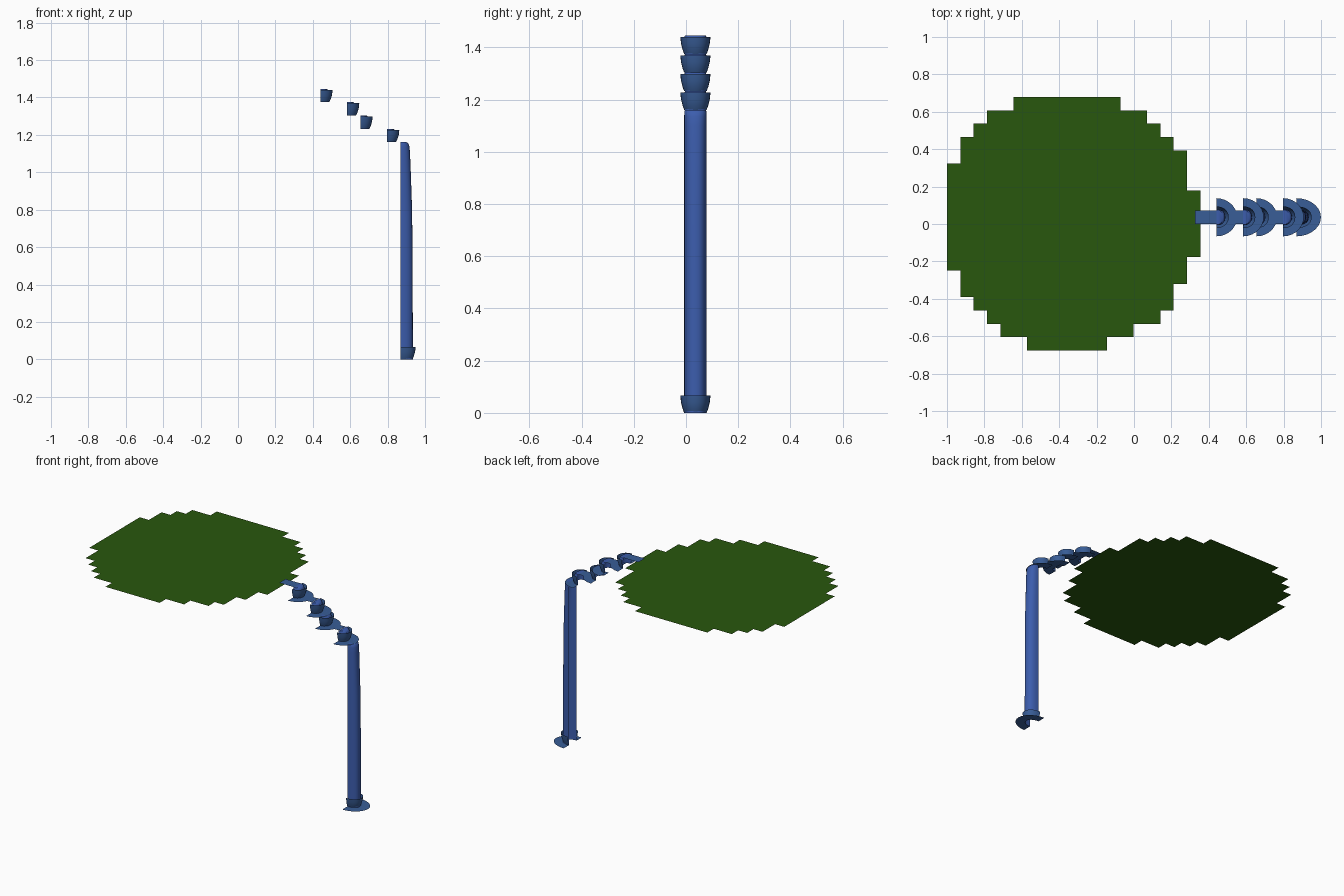
import bpy
import math

if "Cube" in bpy.data.objects:
    bpy.data.objects.remove(bpy.data.objects["Cube"])

CELL = 2.0 / 28.05      # block size
YC = 0.036              # stream centre line


def material(name, rgb):
    m = bpy.data.materials.new(name)
    m.diffuse_color = (*rgb, 1)
    m.use_nodes = True
    m.node_tree.nodes["Principled BSDF"].inputs["Base Color"].default_value = m.diffuse_color
    return m


GREEN = material("leaf_green", (0.022, 0.095, 0.004))
BLUE = material("stream_blue", (0.045, 0.11, 0.42))
FOAM = material("splash_blue", (0.04, 0.11, 0.31))


def add_mesh(name, verts, faces, mat, smooth=False):
    me = bpy.data.meshes.new(name)
    me.from_pydata(verts, [], faces)
    me.validate()
    me.materials.append(mat)
    ob = bpy.data.objects.new(name, me)
    bpy.context.collection.objects.link(ob)
    if smooth:
        bpy.ops.object.select_all(action='DESELECT')
        ob.select_set(True)
        bpy.context.view_layer.objects.active = ob
        bpy.ops.object.shade_smooth_by_angle(angle=math.radians(40))
    return ob


def half_section(x, z, reach, half, n=14, power=2.0):
    """Half oval, open towards -x."""
    pts = []
    for i in range(n + 1):
        a = -math.pi / 2 + math.pi * i / n
        c, s = max(0.0, math.cos(a)), math.sin(a)
        pts.append((x + reach * c ** (2 / power),
                    YC + half * math.copysign(abs(s) ** (2 / power), s), z))
    return pts


def loft(name, sections, mat, cap=False):
    n = len(sections[0])
    verts = [p for s in sections for p in s]
    faces = [(k * n + i, k * n + i + 1, (k + 1) * n + i + 1, (k + 1) * n + i)
             for k in range(len(sections) - 1) for i in range(n - 1)]
    if cap:
        faces.append(tuple(range((len(sections) - 1) * n, len(sections) * n)))
    return add_mesh(name, verts, faces, mat, True)


def strip(name, x0, x1, z):
    y0, y1 = YC - CELL / 2, YC + CELL / 2
    add_mesh(name, [(x0, y0, z), (x1, y0, z), (x1, y1, z), (x0, y1, z)],
             [(0, 1, 2, 3)], FOAM)


def fall(index, x, top, bottom, shape, grow):
    # falling water: open-backed half tube with rounded lip
    loft(f"fall_{index}",
         [half_section(x, z, r, h, power=2.4) for z, r, h in shape], BLUE, True)
    # flared splash cup around the foot
    cup = ((0, 0.048, 0.043), (0.016, 0.056, 0.049),
           (0.04, 0.063, 0.055), (0.066, 0.066, 0.058))
    loft(f"splash_cup_{index}",
         [half_section(x, bottom + dz, r + grow, h, power=2.2) for dz, r, h in cup], FOAM)
    # flat splash crescent at the foot
    loft(f"splash_ring_{index}",
         [half_section(x, bottom, 0.048 + grow, 0.043, power=2.2),
          half_section(x, bottom, 0.111 + grow * 1.3, 0.102)], FOAM)


# round pond made of square cells: (first, last) cell of each row, front to back
rows = [(6, 12), (4, 14), (3, 16), (2, 17), (1, 17), (1, 18), (0, 18),
        (0, 19), (0, 19), (0, 19), (0, 19), (0, 19), (0, 18), (0, 18),
        (1, 18), (1, 17), (2, 16), (3, 15), (5, 13)]
verts, faces, index = [], [], {}


def corner(i, j):
    if (i, j) not in index:
        index[i, j] = len(verts)
        verts.append((-1 + i * CELL, -0.676 + j * CELL, 1.436))
    return index[i, j]


for j, (a, b) in enumerate(rows):
    for i in range(a, b):
        faces.append((corner(i, j), corner(i + 1, j),
                      corner(i + 1, j + 1), corner(i, j + 1)))
add_mesh("pond_disc", verts, faces, GREEN)

# stepped cascade
TOP = 1.446
for k, cell in enumerate((0, 2, 3, 5)):
    x, top = 0.44 + cell * CELL, TOP - k * CELL
    bottom = top - CELL
    fall(k + 1, x, top, bottom,
         [(bottom, 0.048, 0.043), (top - 0.02, 0.047, 0.043),
          (top - 0.006, 0.042, 0.042), (top, 0.034, 0.04)], 0)

# tall fall to the ground
x, top = 0.44 + 6 * CELL, TOP - 4 * CELL
fall(5, x, top, 0,
     [(0, 0.067, 0.043), (0.5, 0.066, 0.043), (0.8, 0.063, 0.043),
      (1.0, 0.056, 0.043), (1.1, 0.052, 0.043), (top - 0.025, 0.049, 0.043),
      (top - 0.006, 0.043, 0.042), (top, 0.034, 0.04)], 0.016)

# flat streams between the falls
strip("stream_top", 0.325, 0.44, TOP)
strip("stream_middle", 0.47, 0.44 + 2 * CELL, TOP - CELL + 0.001)
strip("stream_lower", 0.44 + 3.4 * CELL, 0.44 + 5 * CELL, TOP - 3 * CELL + 0.001)
